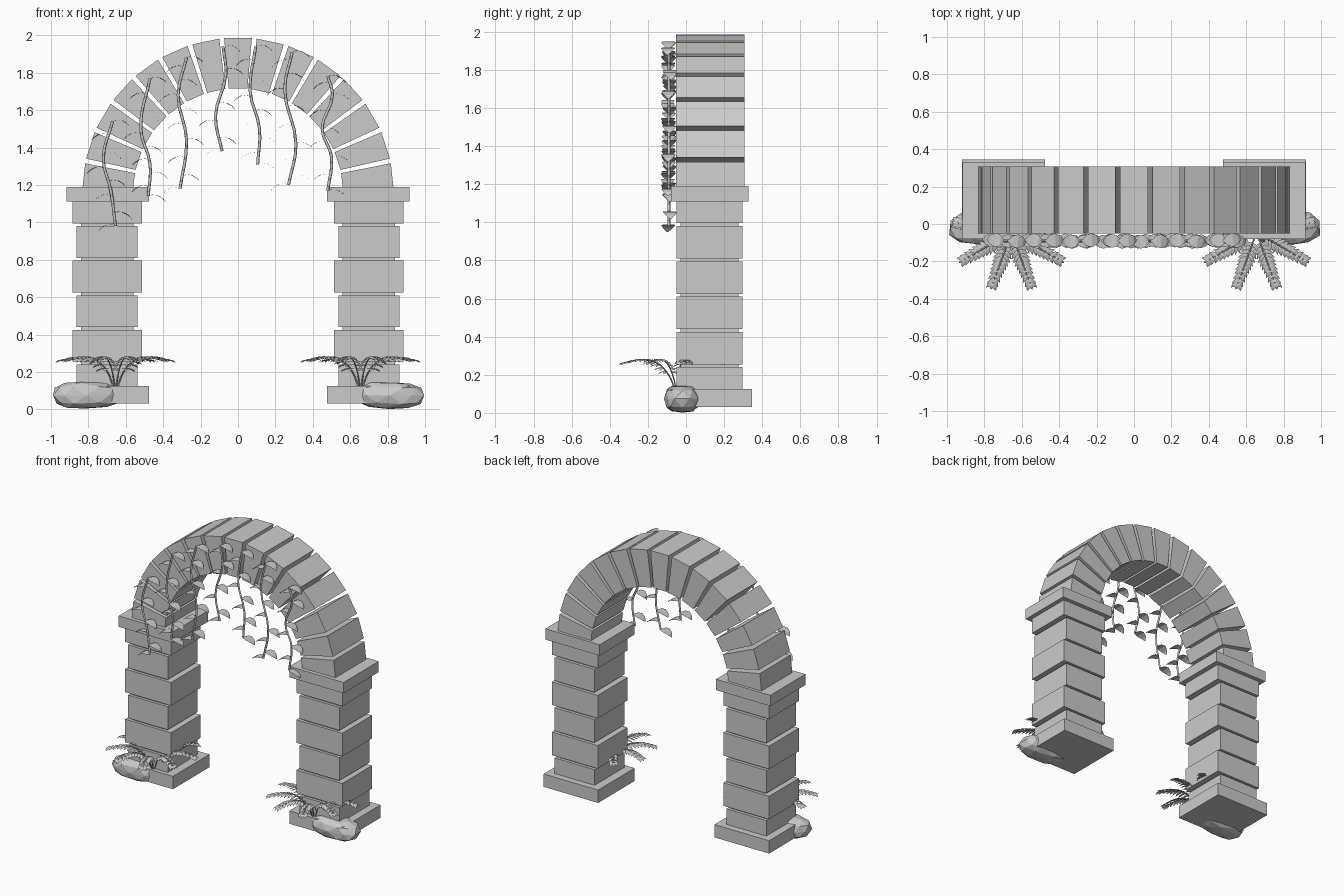
import bpy, bmesh, math, random
from mathutils import Vector, Matrix

random.seed(4)
cube = bpy.data.objects.get("Cube")
if cube:
    bpy.data.objects.remove(cube)

stone = bpy.data.materials.new("plain grey")
stone.use_nodes = True
GREY = (0.6, 0.6, 0.6, 1)
stone.diffuse_color = GREY
stone.node_tree.nodes["Principled BSDF"].inputs["Base Color"].default_value = GREY


def add_object(name, data):
    data.materials.append(stone)
    obj = bpy.data.objects.new(name, data)
    bpy.context.collection.objects.link(obj)
    return obj


def from_bmesh(name, bm):
    mesh = bpy.data.meshes.new(name)
    bm.to_mesh(mesh)
    bm.free()
    return add_object(name, mesh)


def block(name, x0, x1, y0, y1, z0, z1):
    bm = bmesh.new()
    size = Matrix.Diagonal((x1 - x0, y1 - y0, z1 - z0, 1))
    middle = Matrix.Translation(((x0 + x1) / 2, (y0 + y1) / 2, (z0 + z1) / 2))
    bmesh.ops.create_cube(bm, size=1, matrix=middle @ size)
    return from_bmesh(name, bm)


def stems(name, paths, radius):
    curve = bpy.data.curves.new(name, "CURVE")
    curve.dimensions = "3D"
    curve.bevel_depth = radius
    curve.bevel_resolution = 0
    curve.resolution_u = 4
    curve.use_fill_caps = True
    for path in paths:
        spline = curve.splines.new("BEZIER")
        spline.bezier_points.add(len(path) - 1)
        for point, co in zip(spline.bezier_points, path):
            point.co = co
            point.handle_left_type = point.handle_right_type = "AUTO"
    return add_object(name, curve)


def add_leaf(bm, root, yaw, outline):
    """Strip along local x; outline rows are (distance, half width, height)."""
    turn = Matrix.Translation(root) @ Matrix.Rotation(yaw, 4, "Z")
    rows = [[bm.verts.new(turn @ Vector((d, s * w, h))) for s in (-1, 1)]
            for d, w, h in outline]
    for a, b in zip(rows, rows[1:]):
        bm.faces.new((a[0], b[0], b[1], a[1]))


def along(path, t):
    """Point at fraction t of a list of points, eased like a smooth curve."""
    f = min(t, 0.9999) * (len(path) - 1)
    i = int(f)
    p0, p1 = path[max(i - 1, 0)], path[i]
    p2, p3 = path[i + 1], path[min(i + 2, len(path) - 1)]
    u = f - i
    return (p1 * 2 + (p2 - p0) * u + (p0 * 2 - p1 * 5 + p2 * 4 - p3) * u * u
            + (p1 * 3 - p0 - p2 * 3 + p3) * u ** 3) / 2


# Pillars: plinth, alternating courses and capital
COURSES = [(0.125, 0.24), (0.255, 0.425), (0.44, 0.61), (0.625, 0.795),
           (0.81, 0.98), (0.995, 1.115)]
for side, s in (("left", 1), ("right", -1)):
    def span(a, b):
        return sorted((s * a, s * b))
    block(side + "_plinth", *span(0.475, 0.92), -0.08, 0.345, 0.03, 0.125)
    block(side + "_capital", *span(0.475, 0.918), -0.08, 0.328, 1.11, 1.19)
    block(side + "_mortar_core", *span(0.56, 0.84), -0.03, 0.275, 0.1, 1.12)
    for i, (z0, z1) in enumerate(COURSES):
        x0, x1 = (0.512, 0.886) if i % 2 else (0.538, 0.863)
        block(f"{side}_course_{i}", *span(x0, x1), -0.05, 0.297, z0, z1)

# Arch: fifteen wedge stones with open joints
SPRING, INNER, OUTER = 1.155, 0.562, 0.833
for i in range(15):
    mid = math.radians(6 + 12 * i)
    half = math.radians(5.1)
    bm = bmesh.new()
    corners = [(INNER, -half), (OUTER, -half), (OUTER, half), (INNER, half)]
    face = bm.faces.new([bm.verts.new((r * math.cos(mid + a), -0.052,
                                       SPRING + r * math.sin(mid + a)))
                         for r, a in corners])
    grown = bmesh.ops.extrude_face_region(bm, geom=[face])
    bmesh.ops.translate(bm, vec=(0, 0.359, 0),
                        verts=[v for v in grown["geom"] if isinstance(v, bmesh.types.BMVert)])
    bmesh.ops.recalc_face_normals(bm, faces=bm.faces)
    from_bmesh("keystone" if i == 7 else f"arch_stone_{i}", bm)

# Hanging vines: x and z points from top to tip
VINES = [
    [(-0.67, 1.54), (-0.72, 1.34), (-0.68, 1.17), (-0.655, 0.98)],
    [(-0.47, 1.77), (-0.52, 1.5), (-0.47, 1.31), (-0.48, 1.14)],
    [(-0.275, 1.88), (-0.32, 1.68), (-0.275, 1.44), (-0.31, 1.18)],
    [(-0.08, 1.94), (-0.065, 1.79), (-0.12, 1.57), (-0.085, 1.38)],
    [(0.095, 1.94), (0.065, 1.7), (0.115, 1.5), (0.105, 1.31)],
    [(0.29, 1.91), (0.25, 1.71), (0.31, 1.42), (0.27, 1.2)],
    [(0.48, 1.78), (0.505, 1.68), (0.45, 1.5), (0.5, 1.35), (0.48, 1.17)],
]
VINE_LEAF = [(0, 0.006, 0), (0.022, 0.03, 0.008), (0.05, 0.037, 0.004),
             (0.078, 0.024, -0.012), (0.095, 0.003, -0.032)]
vine_paths = [[Vector((x, -0.09, z)) for x, z in vine] for vine in VINES]
stems("vine_stems", vine_paths, 0.008)
bm = bmesh.new()
for path in vine_paths:
    count = round((path[0].z - path[-1].z) / 0.078)
    for k in range(count + 1):
        yaw = math.pi * (k % 2) + random.uniform(-0.12, 0.12)
        add_leaf(bm, along(path, k / count), yaw, VINE_LEAF)
from_bmesh("vine_leaves", bm)

# Ferns: nine arching fronds each, with paired leaflets
FROND = [(0.01, 0.11), (0.05, 0.2), (0.12, 0.265), (0.2, 0.28), (0.29, 0.262)]
LEAFLET = [(0, 0.003, 0), (0.018, 0.011, 0.002), (0.038, 0.009, -0.003),
           (0.056, 0.001, -0.012)]
for side, s in (("left", 1), ("right", -1)):
    paths = []
    bm = bmesh.new()
    for k in range(9):
        a = math.radians(10 + 40 * k)
        path = [Vector((s * 0.655 + r * math.cos(a), -0.045 + r * math.sin(a), z))
                for r, z in FROND]
        paths.append(path)
        for j in range(11):
            t = 0.3 + 0.068 * j
            shrink = 1.05 - 0.5 * max(0, t - 0.5)
            shape = [(d * shrink, w, h) for d, w, h in LEAFLET]
            for turn in (-1, 1):
                add_leaf(bm, along(path, t), a + turn * math.radians(58 - 2 * j), shape)
        add_leaf(bm, path[-1], a, [(d * 0.6, w, h) for d, w, h in LEAFLET])
    stems(side + "_fern_stems", paths, 0.004)
    from_bmesh(side + "_fern_leaflets", bm)

# Low faceted rocks at the outer front corners
for side, s in (("left", 1), ("right", -1)):
    bm = bmesh.new()
    bmesh.ops.create_icosphere(bm, subdivisions=2, radius=1)
    for v in bm.verts:
        n = v.co.normalized()
        boxy = Vector([math.copysign(abs(c) ** 0.75, c) for c in n])
        boxy *= random.uniform(0.93, 1.02)
        v.co = (s * (0.81 + 0.19 * max(-1, min(1, boxy.x))),
                -0.02 + 0.095 * boxy.y,
                0.075 + 0.075 * max(-1, min(1, boxy.z)))
    bmesh.ops.recalc_face_normals(bm, faces=bm.faces)
    from_bmesh(side + "_rock", bm)
